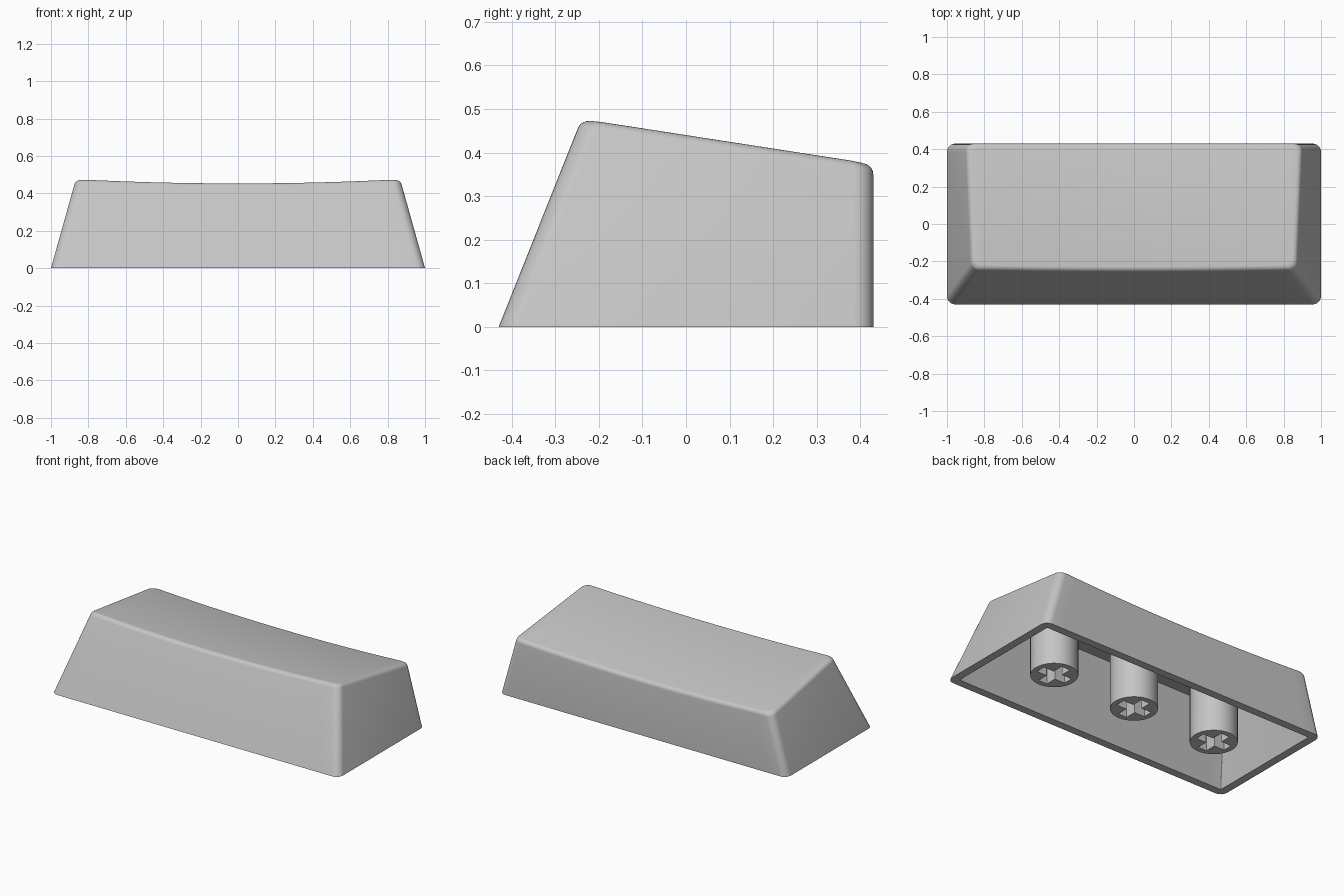
import bpy, bmesh, math

cube = bpy.data.objects.get("Cube")
if cube:
    bpy.data.objects.remove(cube, do_unlink=True)

grey = bpy.data.materials.new("light grey plastic")
grey.use_nodes = True
COLOUR = (0.56, 0.56, 0.56, 1)
grey.diffuse_color = COLOUR
grey.node_tree.nodes["Principled BSDF"].inputs["Base Color"].default_value = COLOUR

WALL, FILLET, CORNER, DIP = 0.05, 0.022, 0.045, 0.024


def top_height(x, y):
    """Sloping top, dished across its width."""
    return 0.441 - 0.157 * y - DIP * (1 - (x / 0.87) ** 2)


def ceiling_height(x, y):
    return 0.441 - 0.157 * y - DIP - WALL


def finish(bm, name):
    bmesh.ops.recalc_face_normals(bm, faces=bm.faces)
    mesh = bpy.data.meshes.new(name)
    bm.to_mesh(mesh)
    bm.free()
    mesh.materials.append(grey)
    obj = bpy.data.objects.new(name, mesh)
    bpy.context.collection.objects.link(obj)
    bpy.ops.object.select_all(action='DESELECT')
    obj.select_set(True)
    bpy.context.view_layer.objects.active = obj
    bpy.ops.object.shade_smooth_by_angle(angle=math.radians(30))
    return obj


# Half outline from left to right: (straight position, corner x, corner y)
ARC = [math.radians(90 * i / 6) for i in range(7)]
HALF = [(-1, -math.cos(a), math.sin(a)) for a in ARC]
HALF += [(i / 12, 0, 1) for i in range(-11, 12)]
HALF += [(1, math.cos(a), math.sin(a)) for a in reversed(ARC)]


def ring(bm, radius, inset, height):
    """Rounded outline on the tapered walls; height is a function of x and y."""
    halves = []
    for back in (False, True):
        row = []
        for s, cx, cy in HALF:
            x = y = z = 0
            for _ in range(12):
                x = s * (1 - 0.28 * z - inset - radius) + radius * cx
                reach = inset + radius - radius * cy
                y = 0.43 - reach if back else -0.43 + 0.398 * z + reach
                z = height(x, y)
            row.append(bm.verts.new((x, y, z)))
        halves.append(row)
    return halves


def bridge(bm, low, high):
    a = low[0] + low[1][::-1]
    b = high[0] + high[1][::-1]
    for i in range(len(a)):
        j = (i + 1) % len(a)
        bm.faces.new((a[i], a[j], b[j], b[i]))


def cap(bm, halves):
    front, back = halves
    for i in range(len(front) - 1):
        bm.faces.new((front[i], front[i + 1], back[i + 1], back[i]))


# Hollow shell: ceiling, inner walls, rim, outer walls, rounded edge, dished top
bm = bmesh.new()
rings = [ring(bm, 0.004, WALL, ceiling_height),
         ring(bm, 0.004, WALL, lambda x, y: 0),
         ring(bm, CORNER, 0, lambda x, y: 0)]
for k in range(6):
    a = math.radians(90 * k / 5)
    drop = FILLET * (1 - math.sin(a))
    rings.append(ring(bm, CORNER, FILLET * (1 - math.cos(a)),
                      lambda x, y: top_height(x, y) - drop))
for low, high in zip(rings, rings[1:]):
    bridge(bm, low, high)
cap(bm, rings[0])
cap(bm, rings[-1])
finish(bm, "shell")


# Round stems with a cross-shaped socket
def loop(bm, points):
    verts = [bm.verts.new((x, y, 0)) for x, y in points]
    return [bm.edges.new((v, verts[i - 1])) for i, v in enumerate(verts)]


def raise_walls(bm, edges):
    new = bmesh.ops.extrude_edge_only(bm, edges=edges)["geom"]
    return ([g for g in new if isinstance(g, bmesh.types.BMVert)],
            [g for g in new if isinstance(g, bmesh.types.BMEdge)])


def stem(name, x):
    bm = bmesh.new()
    n, radius, arm, slot, depth = 48, 0.134, 0.1, 0.03, 0.19
    circle = loop(bm, [(radius * math.cos(math.tau * i / n),
                        radius * math.sin(math.tau * i / n)) for i in range(n)])
    cross = []
    for q in range(4):
        c, s = round(math.cos(q * math.pi / 2)), round(math.sin(q * math.pi / 2))
        for px, py in ((arm, -slot), (arm, slot), (slot, slot)):
            cross.append((px * c - py * s, px * s + py * c))
    socket = loop(bm, cross)
    bmesh.ops.triangle_fill(bm, edges=circle + socket, use_beauty=True)
    verts, _ = raise_walls(bm, circle)
    for v in verts:
        v.co.z = ceiling_height(v.co.x, v.co.y) + 0.005
    verts, edges = raise_walls(bm, socket)
    for v in verts:
        v.co.z = depth
    bmesh.ops.triangle_fill(bm, edges=edges, use_beauty=True)
    finish(bm, name).location.x = x


for name, x in (("right_stem", -0.58), ("middle_stem", 0), ("left_stem", 0.58)):
    stem(name, x)
